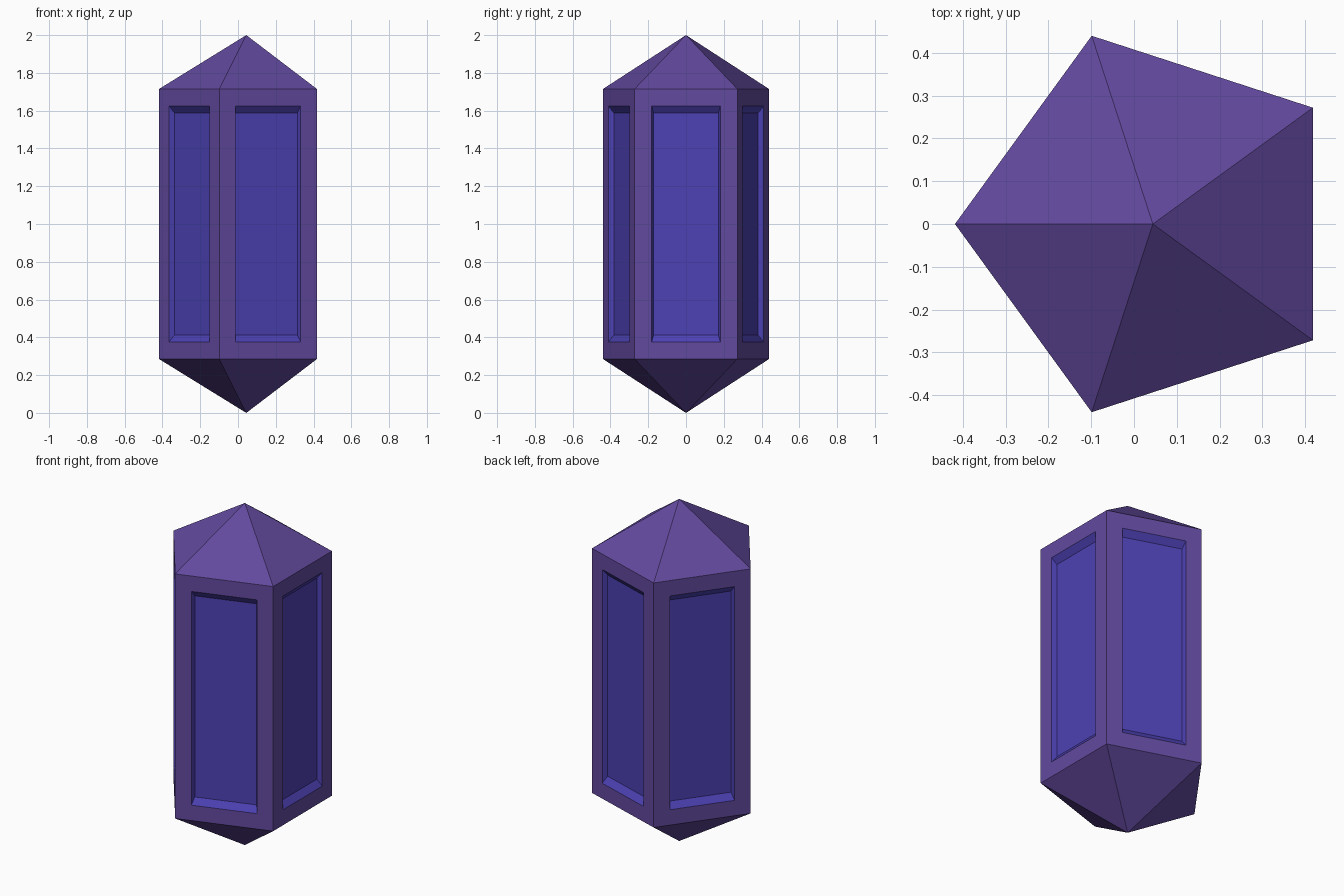
import bpy, bmesh, math
from mathutils import Matrix

if "Cube" in bpy.data.objects:
    bpy.data.objects.remove(bpy.data.objects["Cube"])

RADIUS, BODY, TIP = 0.462, 1.43, 0.285      # pentagon radius, shaft height, point height
CENTRE = (0.044, 0, 1)


def material(name, rgb):
    m = bpy.data.materials.new(name)
    m.diffuse_color = (*rgb, 1)
    m.use_nodes = True
    m.node_tree.nodes["Principled BSDF"].inputs["Base Color"].default_value = m.diffuse_color
    return m


bm = bmesh.new()

# Five-sided shaft with one corner pointing to -x
bmesh.ops.create_cone(bm, cap_ends=True, segments=5, radius1=RADIUS,
                      radius2=RADIUS, depth=BODY)
bmesh.ops.rotate(bm, verts=bm.verts, cent=(0, 0, 0),
                 matrix=Matrix.Rotation(math.pi / 2, 3, 'Z'))
bmesh.ops.translate(bm, verts=bm.verts, vec=CENTRE)
bm.normal_update()

# Pointed ends: raise the centre of each cap
caps = [f for f in bm.faces if abs(f.normal.z) > 0.9]
sides = [f for f in bm.faces if abs(f.normal.z) < 0.1]
for v in bmesh.ops.poke(bm, faces=caps)["verts"]:
    v.co.z += TIP if v.co.z > 1 else -TIP

# Recessed panels: frame inset, then a sunken floor with sloped ends
bmesh.ops.inset_individual(bm, faces=sides, thickness=0.09, use_even_offset=True)
slopes = bmesh.ops.inset_individual(bm, faces=sides, thickness=0.01,
                                    depth=-0.028, use_even_offset=True)["faces"]
for f in sides:
    for v in f.verts:
        v.co.z += -0.027 if v.co.z > 1 else 0.027
for f in sides + slopes:
    f.material_index = 1

bmesh.ops.recalc_face_normals(bm, faces=bm.faces)
mesh = bpy.data.meshes.new("crystal")
bm.to_mesh(mesh)
bm.free()
mesh.materials.append(material("purple_shell", (0.122, 0.067, 0.342)))
mesh.materials.append(material("blue_panel", (0.074, 0.053, 0.456)))
crystal = bpy.data.objects.new("crystal", mesh)
bpy.context.collection.objects.link(crystal)
